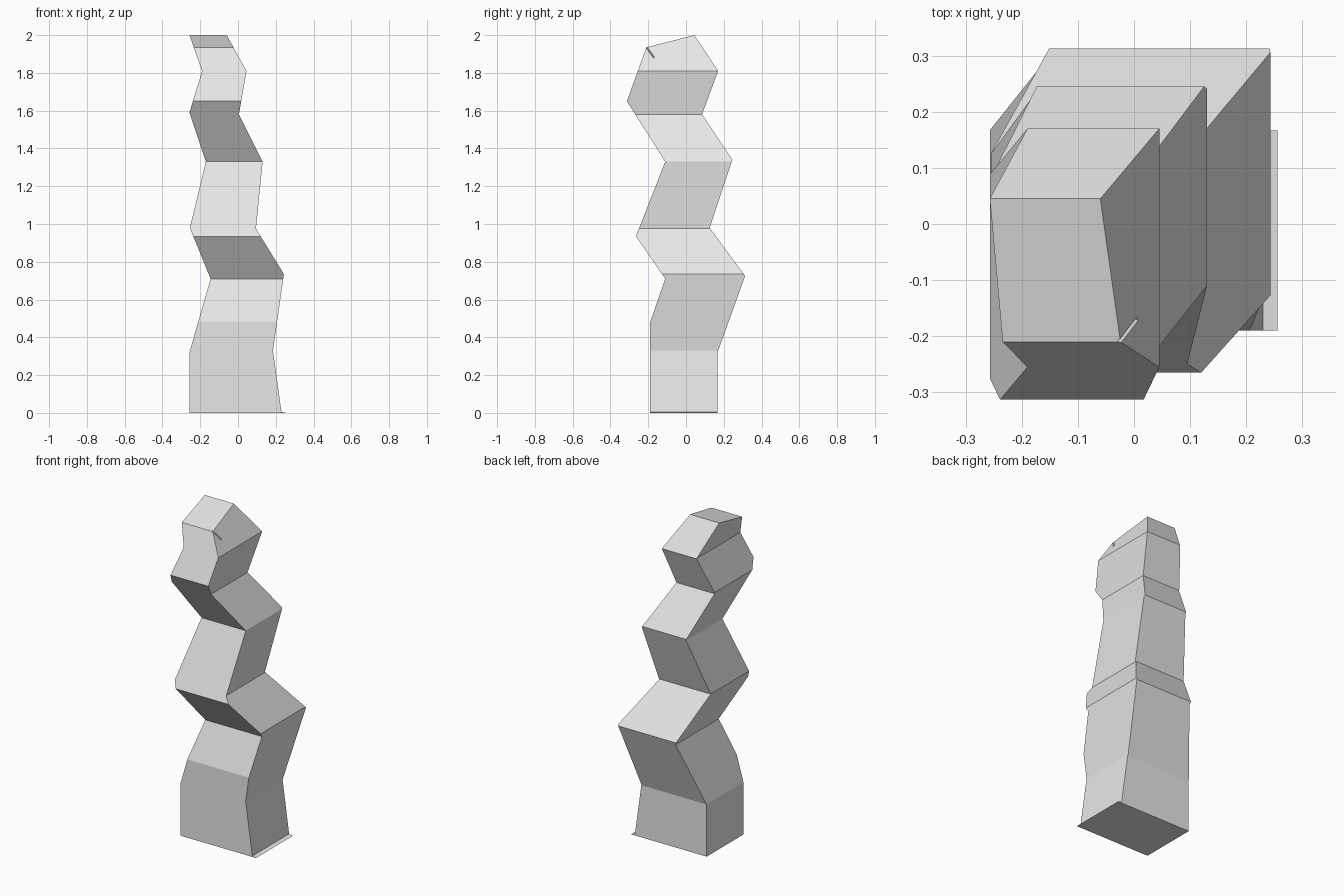
import bpy
import bmesh
from mathutils import Vector, Matrix

if "Cube" in bpy.data.objects:
    bpy.data.objects.remove(bpy.data.objects["Cube"], do_unlink=True)

# Outlines of the four sides as (height, offset) points
LEFT_EDGE = [(0, -.257), (.32, -.257), (.71, -.145), (.98, -.255),
             (1.33, -.17), (1.59, -.257), (1.81, -.19), (2, -.257)]
RIGHT_EDGE = [(0, .256), (.005, .23), (.33, .185), (.735, .243), (.975, .095),
              (1.33, .13), (1.58, .005), (1.81, .045), (2, -.06)]
FRONT_EDGE = [(0, -.19), (.48, -.19), (.71, -.11), (.935, -.265),
              (1.33, -.11), (1.65, -.313), (1.935, -.21), (2, .045)]
BACK_EDGE = [(0, .167), (.32, .167), (.725, .313), (.98, .125),
             (1.34, .245), (1.58, .085), (1.81, .17), (2, .045)]


def offset_at(edge, z):
    for (z0, a), (z1, b) in zip(edge, edge[1:]):
        if z <= z1:
            return a + (b - a) * (z - z0) / (z1 - z0)
    return edge[-1][1]


def make_object(name, bm, material):
    mesh = bpy.data.meshes.new(name)
    bm.to_mesh(mesh)
    bm.free()
    mesh.materials.append(material)
    obj = bpy.data.objects.new(name, mesh)
    bpy.context.collection.objects.link(obj)
    return obj


grey = bpy.data.materials.new("light grey")
grey.use_nodes = True
grey.diffuse_color = (.8, .8, .8, 1)
grey.node_tree.nodes["Principled BSDF"].inputs["Base Color"].default_value = (.8, .8, .8, 1)

# Column: stacked rectangular sections, one wherever any side bends
bm = bmesh.new()
heights = sorted({z for e in (LEFT_EDGE, RIGHT_EDGE, FRONT_EDGE, BACK_EDGE) for z, _ in e})
rings = []
for z in heights:
    l, r, f, b = (offset_at(e, z) for e in (LEFT_EDGE, RIGHT_EDGE, FRONT_EDGE, BACK_EDGE))
    rings.append([bm.verts.new((x, y, z)) for x, y in ((l, f), (r, f), (r, b), (l, b))])
for low, high in zip(rings, rings[1:]):
    for i in range(4):
        j = (i + 1) % 4
        bm.faces.new((low[i], low[j], high[j], high[i]))
bm.faces.new(rings[0][::-1])
bmesh.ops.remove_doubles(bm, verts=bm.verts[:], dist=.0005)
bmesh.ops.dissolve_limit(bm, angle_limit=.01, verts=bm.verts[:], edges=bm.edges[:])
bmesh.ops.recalc_face_normals(bm, faces=bm.faces[:])
column = make_object("zigzag_column", bm, grey)

# Small scored nick near the top corner
start, end = Vector((-.022, -.212, 1.937)), Vector((.008, -.17, 1.88))
along = end - start
turn = along.to_track_quat('X', 'Z').to_matrix().to_4x4()
bm = bmesh.new()
bmesh.ops.create_cube(bm, size=1, matrix=Matrix.Translation((start + end) / 2) @ turn
                      @ Matrix.Diagonal((along.length, .016, .006, 1)))
cutter = make_object("nick_cutter", bm, grey)
cutter.hide_render = True
cut = column.modifiers.new("nick", 'BOOLEAN')
cut.operation = 'DIFFERENCE'
cut.object = cutter
bpy.context.view_layer.objects.active = column
bpy.ops.object.modifier_apply(modifier=cut.name)
bpy.data.objects.remove(cutter, do_unlink=True)
